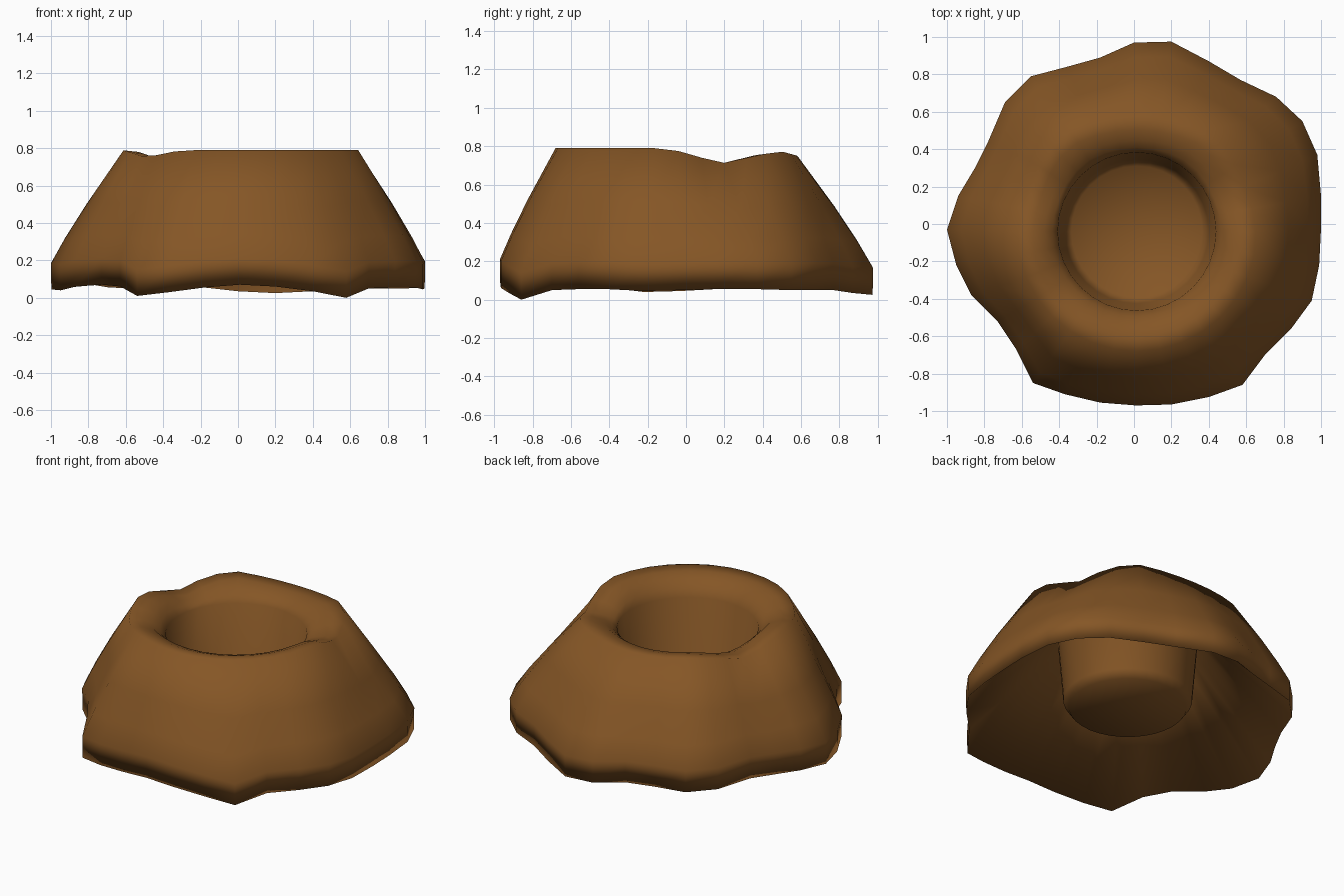
import bpy, bmesh, math

cube = bpy.data.objects.get("Cube")
if cube:
    bpy.data.objects.remove(cube, do_unlink=True)

mat = bpy.data.materials.new("earth_brown")
mat.use_nodes = True
BROWN = (0.235, 0.093, 0.019, 1)
mat.diffuse_color = BROWN
bsdf = mat.node_tree.nodes["Principled BSDF"]
bsdf.inputs["Base Color"].default_value = BROWN
bsdf.inputs["Roughness"].default_value = 0.9

# Irregular foot of the skirt, counter-clockwise: x, y, height of the hem
FOOT = [
    (1.0, -.02, .05), (1.0, .15, .055), (.98, .37, .055), (.90, .55, .05),
    (.76, .68, .05), (.57, .77, .05), (.40, .87, .035), (.20, .975, .025),
    (0, .97, .035), (-.18, .89, .055), (-.36, .84, .055), (-.55, .79, .05),
    (-.69, .65, .055), (-.78, .44, .07), (-.85, .30, .06), (-.94, .15, .055),
    (-1.0, -.03, .045), (-.95, -.22, .04), (-.87, -.38, .06), (-.73, -.52, .07),
    (-.63, -.67, .06), (-.54, -.85, .01), (-.37, -.91, .03), (-.18, -.955, .055),
    (.01, -.97, .07), (.20, -.965, .06), (.40, -.925, .035), (.58, -.86, 0),
    (.70, -.70, .05), (.84, -.56, .055), (.95, -.41, .055), (.99, -.22, .045)]
CX, CY = 0.015, -0.04         # crater centre
N = len(FOOT)
ANGLES = [2 * math.pi * i / N for i in range(N)]

# Rim by sine of its angle: sine, height, radius factor (saddles at the sides)
RIM = [(-1, .79, 1), (-.2, .79, 1), (0, .775, .99), (.36, .71, .97),
       (.8, .775, 1.03), (1, .75, .97)]


def rim(a):
    """Height and radius factor of the rim at angle a."""
    s = max(-1, min(1, math.sin(a)))
    notch = 0.035 * math.exp(-((a - math.radians(218)) / 0.26) ** 2)
    for (s0, z0, r0), (s1, z1, r1) in zip(RIM, RIM[1:]):
        if s <= s1:
            t = (s - s0) / (s1 - s0)
            return z0 + (z1 - z0) * t - notch, r0 + (r1 - r0) * t


def circle(r, z):
    return [(CX + r * math.cos(a), CY + r * math.sin(a), z) for a in ANGLES]


def crest_ring(r, drop, blend=1.0):
    """Ring that follows the rim; blend fades its waves toward the lip."""
    ring = []
    for a in ANGLES:
        h, k = rim(a)
        rr = r * (1 + (k - 1) * blend)
        z = 0.79 + (h - 0.79) * blend - drop
        ring.append((CX + rr * math.cos(a), CY + rr * math.sin(a), z))
    return ring


def slope_ring(outer, f, lift):
    """Ring part way down the flank, bulging slightly outward."""
    ring = []
    for (cx, cy, cz), (x, y, h) in zip(outer, FOOT):
        z = cz + (h + 0.15 - cz) * f + lift
        ring.append((cx + (x - cx) * f, cy + (y - cy) * f, z))
    return ring


def hem_ring(scale, up):
    return [(x * scale, y * scale, h + up) for x, y, h in FOOT]


def skin(name, rings, cap):
    """Bridge successive rings and close the last with a centre point."""
    bm = bmesh.new()
    rows = [[bm.verts.new(p) for p in ring] for ring in rings]
    for a, b in zip(rows, rows[1:]):
        for i in range(N):
            j = (i + 1) % N
            bm.faces.new((a[i], a[j], b[j], b[i]))
    centre = bm.verts.new(cap)
    for i in range(N):
        bm.faces.new((rows[-1][i], rows[-1][(i + 1) % N], centre))
    me = bpy.data.meshes.new(name)
    bm.to_mesh(me)
    bm.free()
    me.materials.append(mat)
    for p in me.polygons:
        p.use_smooth = True
    ob = bpy.data.objects.new(name, me)
    bpy.context.collection.objects.link(ob)


# Mound: hollow underside, hem, flank, rim, funnel and the crater cup
crest = crest_ring(0.64, 0.0)
skin("crater_mound", [
    circle(0.42, 0.63),
    hem_ring(0.998, 0.0),
    hem_ring(1.0, 0.14),
    slope_ring(crest, 0.8, 0.01),
    slope_ring(crest, 0.5, 0.017),
    crest,
    crest_ring(0.56, 0.008),
    crest_ring(0.50, 0.03, 0.85),
    crest_ring(0.455, 0.075, 0.4),
    circle(0.423, 0.67),
    circle(0.385, 0.21),
    circle(0.35, 0.16)], cap=(CX, CY, 0.165))
